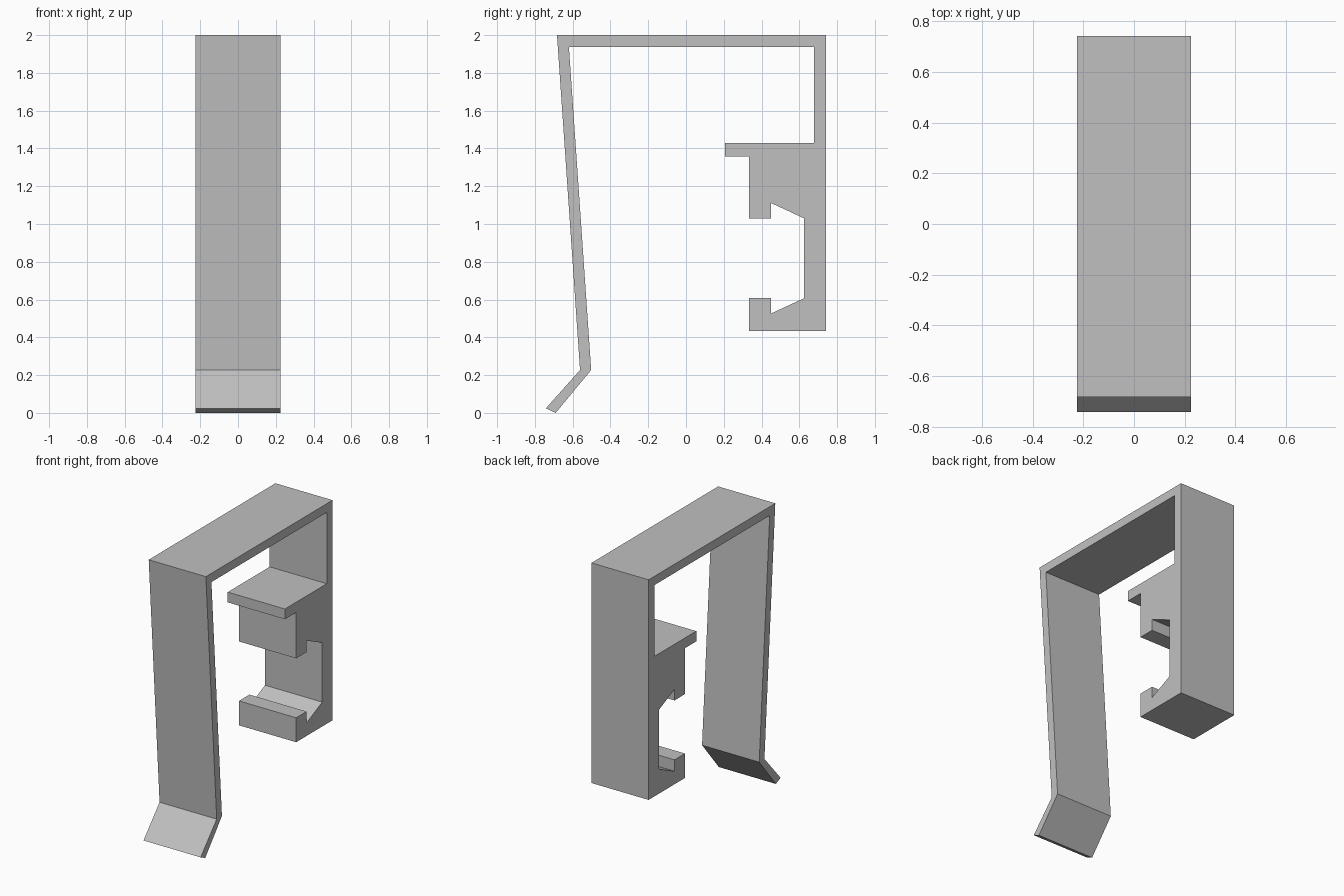
import bpy
import bmesh

cube = bpy.data.objects.get("Cube")
if cube:
    bpy.data.objects.remove(cube, do_unlink=True)

HALF_WIDTH = 0.225

# Side profile (y, z) of the bent strap and its clip
strap = [(0.742, 2.0), (-0.683, 2.0), (-0.561, 0.227), (-0.742, 0.024),
         (-0.69, 0.0), (-0.502, 0.227), (-0.62, 1.937), (0.677, 1.937)]
shelf = [(0.677, 1.43), (0.206, 1.43), (0.206, 1.357), (0.333, 1.357)]
jaws = [(0.333, 1.03), (0.45, 1.03), (0.45, 1.111), (0.625, 1.03),
        (0.625, 0.607), (0.45, 0.526), (0.45, 0.607), (0.333, 0.607)]
base = [(0.333, 0.433), (0.742, 0.433)]

# One plain grey plastic
grey = bpy.data.materials.new("plain grey")
grey.use_nodes = True
colour = (0.53, 0.53, 0.53, 1.0)
grey.diffuse_color = colour
grey.node_tree.nodes["Principled BSDF"].inputs["Base Color"].default_value = colour


def extrude_profile(name, points, half_width, material):
    """Extrude a closed side profile across the width."""
    bm = bmesh.new()
    face = bm.faces.new([bm.verts.new((-half_width, y, z)) for y, z in points])
    result = bmesh.ops.extrude_face_region(bm, geom=[face])
    moved = [v for v in result["geom"] if isinstance(v, bmesh.types.BMVert)]
    bmesh.ops.translate(bm, verts=moved, vec=(2 * half_width, 0, 0))
    bmesh.ops.recalc_face_normals(bm, faces=bm.faces)
    mesh = bpy.data.meshes.new(name)
    bm.to_mesh(mesh)
    bm.free()
    mesh.materials.append(material)
    obj = bpy.data.objects.new(name, mesh)
    bpy.context.collection.objects.link(obj)
    return obj


# Continuous bracket: front leg, top bar, back wall and clip jaws
extrude_profile("clip_bracket", strap + shelf + jaws + base, HALF_WIDTH, grey)
